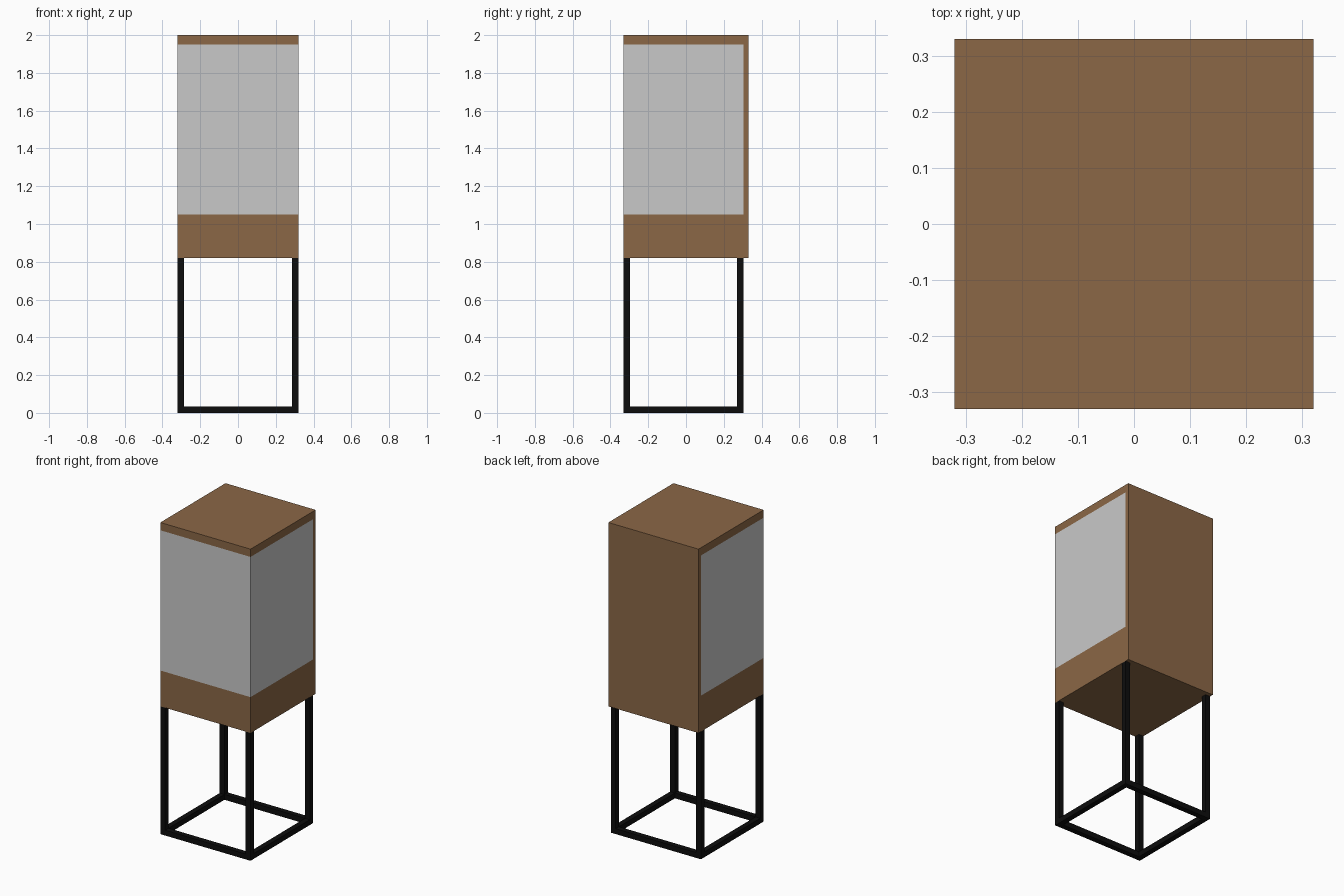
import bpy
import bmesh

if "Cube" in bpy.data.objects:
    bpy.data.objects.remove(bpy.data.objects["Cube"])


def material(name, rgb):
    m = bpy.data.materials.new(name)
    m.diffuse_color = (*rgb, 1.0)
    m.use_nodes = True
    m.node_tree.nodes["Principled BSDF"].inputs["Base Color"].default_value = m.diffuse_color
    return m


wood = material("brown wood", (0.258, 0.136, 0.061))
glass = material("pale grey glass", (0.584, 0.584, 0.584))
metal = material("black metal", (0.004, 0.004, 0.004))


def box(name, x, y, z, mat):
    """Axis-aligned box from (min, max) ranges."""
    bm = bmesh.new()
    bmesh.ops.create_cube(bm, size=1.0)
    for v in bm.verts:
        v.co = [r[0] if c < 0 else r[1] for c, r in zip(v.co, (x, y, z))]
    mesh = bpy.data.meshes.new(name)
    bm.to_mesh(mesh)
    bm.free()
    mesh.materials.append(mat)
    obj = bpy.data.objects.new(name, mesh)
    bpy.context.collection.objects.link(obj)
    return obj


W = 0.32                          # half width
FRONT, INNER, BACK = -0.33, 0.305, 0.33
LEG_TOP, SILL, HEAD, TOP = 0.82, 1.05, 1.95, 2.0
T = 0.034                         # bar thickness

# Cabinet: base, glazed case, back panel, lid
box("cabinet_base", (-W, W), (FRONT, BACK), (LEG_TOP, SILL), wood)
box("glass_case", (-W, W), (FRONT, INNER), (SILL, HEAD), glass)
box("back_panel", (-W, W), (INNER, BACK), (SILL, HEAD), wood)
box("cabinet_lid", (-W, W), (FRONT, BACK), (HEAD, TOP), wood)

# Metal stand: four legs joined by a floor-level square of rails
x_ends = {"left": (-W, -W + T), "right": (W - T, W)}
y_ends = {"front": (FRONT, FRONT + T), "back": (INNER - T, INNER)}
for xn, xr in x_ends.items():
    for yn, yr in y_ends.items():
        box(f"{yn}_{xn}_leg", xr, yr, (0, LEG_TOP), metal)
    box(f"{xn}_rail", xr, (FRONT + T, INNER - T), (0, T), metal)
for yn, yr in y_ends.items():
    box(f"{yn}_rail", (-W + T, W - T), yr, (0, T), metal)
